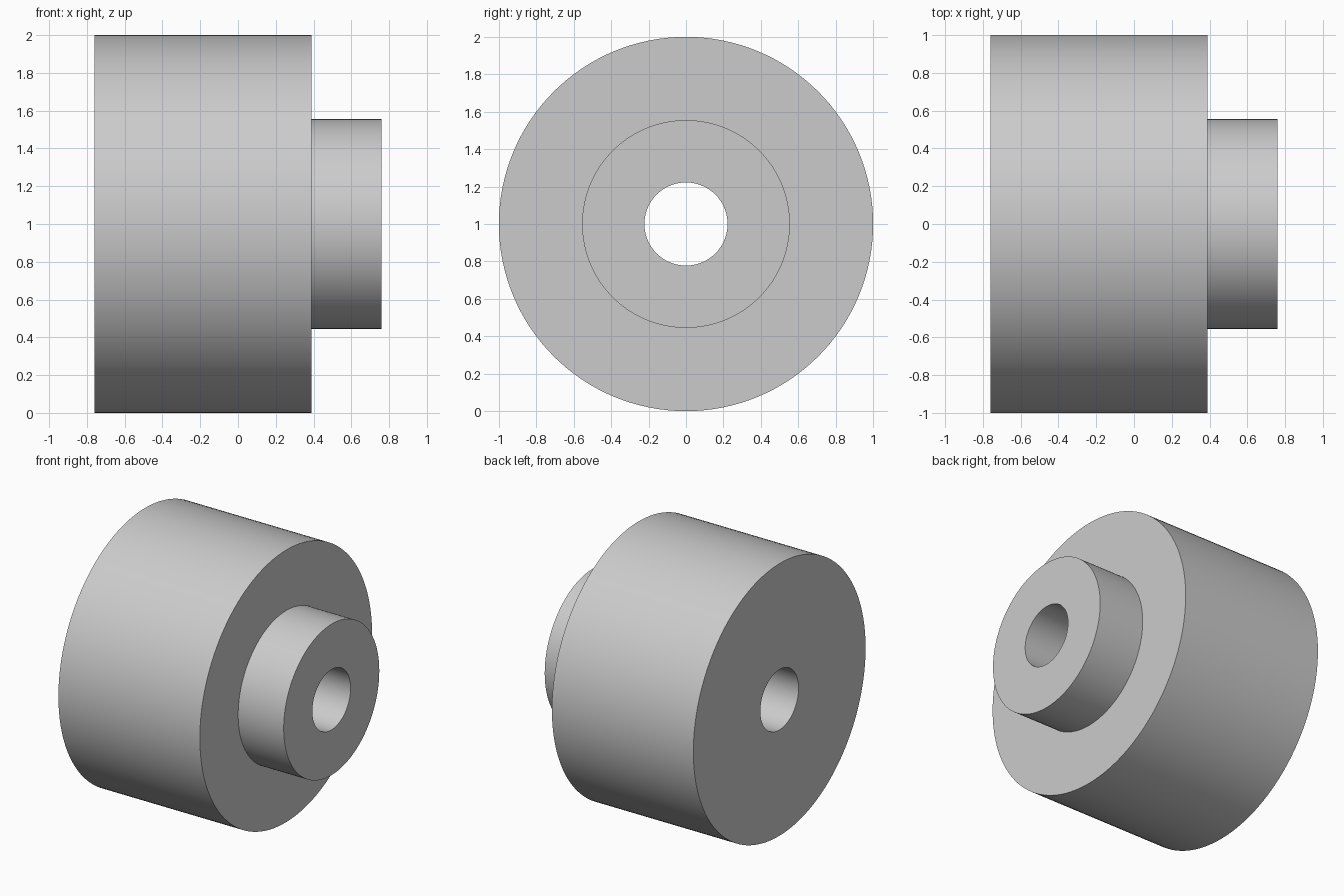
import bpy, bmesh, math
from mathutils import Matrix, Vector

if "Cube" in bpy.data.objects:
    bpy.data.objects.remove(bpy.data.objects["Cube"])

SEGMENTS = 128
CENTRE = Vector((0, 0, 1))


def lathe_x(name, profile):
    """Revolve a closed (x, radius) profile around the x axis."""
    bm = bmesh.new()
    rings = []
    for i in range(SEGMENTS):
        rot = Matrix.Rotation(2 * math.pi * i / SEGMENTS, 3, 'X')
        rings.append([bm.verts.new(rot @ Vector((x, 0, r)) + CENTRE) for x, r in profile])
    n = len(profile)
    for i in range(SEGMENTS):
        a, b = rings[i], rings[(i + 1) % SEGMENTS]
        for j in range(n):
            k = (j + 1) % n
            bm.faces.new((a[j], a[k], b[k], b[j]))
    bmesh.ops.recalc_face_normals(bm, faces=bm.faces)
    mesh = bpy.data.meshes.new(name)
    bm.to_mesh(mesh)
    bm.free()
    obj = bpy.data.objects.new(name, mesh)
    bpy.context.collection.objects.link(obj)
    bpy.context.view_layer.objects.active = obj
    obj.select_set(True)
    bpy.ops.object.shade_smooth_by_angle(angle=math.radians(30))
    return obj


# Stepped collar: wide drum, narrower hub, through bore
BACK, STEP, FRONT = -0.76, 0.39, 0.76
DRUM_R, HUB_R, BORE_R = 1.0, 0.555, 0.222
lathe_x("stepped_collar", [
    (BACK, BORE_R), (BACK, DRUM_R), (STEP, DRUM_R),
    (STEP, HUB_R), (FRONT, HUB_R), (FRONT, BORE_R),
])
